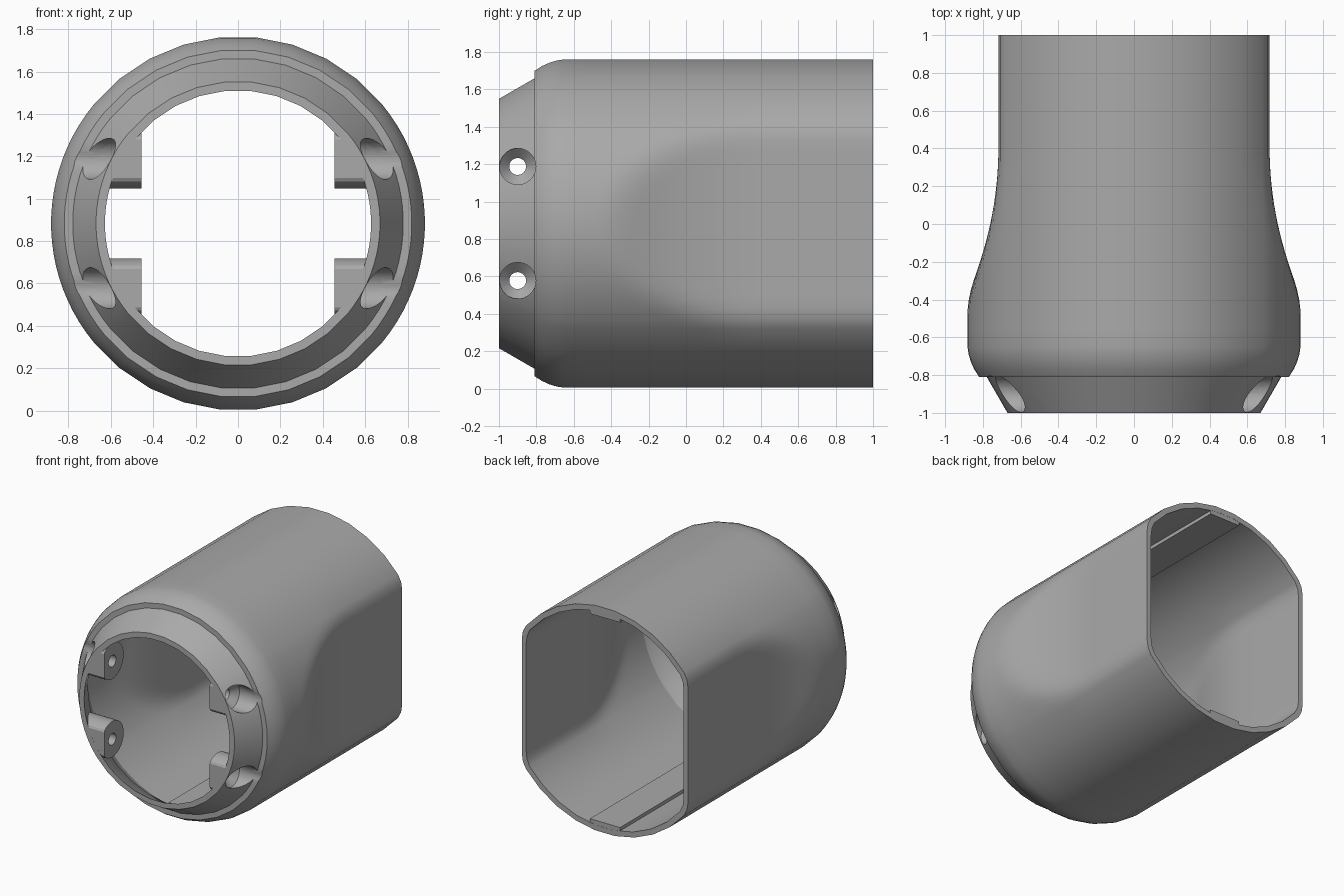
import bpy, bmesh, math
from mathutils import Matrix

if "Cube" in bpy.data.objects:
    bpy.data.objects.remove(bpy.data.objects["Cube"])

C = 0.883          # height of the tube axis

# Section angles: 32 sides, finer around the flattened left and right sides
steps = [11.25 * k + 5.625 for k in range(32)]
fine = [3.75 * k + 1.875 for k in range(96)]
ANGLES = [a for a in fine if abs(math.cos(math.radians(a))) > .73 or any(abs(a - s) < .01 for s in steps)]
N = len(ANGLES)

grey = bpy.data.materials.new("dark_grey")
grey.diffuse_color = (.4, .4, .4, 1)
grey.use_nodes = True
grey.node_tree.nodes["Principled BSDF"].inputs["Base Color"].default_value = grey.diffuse_color


def finish(name, bm):
    bmesh.ops.recalc_face_normals(bm, faces=bm.faces)
    me = bpy.data.meshes.new(name)
    bm.to_mesh(me)
    bm.free()
    me.materials.append(grey)
    ob = bpy.data.objects.new(name, me)
    bpy.context.collection.objects.link(ob)
    return ob


def radius(a, y, r, inset):
    # circle blended softly with the flattened sides
    w = 0.718 + 0.27 * max(0.4 - y, 0) ** 2 - inset
    flat = w / max(abs(math.cos(a)), 1e-4)
    k = 0.045
    h = max(k - abs(r - flat), 0) / k
    return min(r, flat) - h * h * k / 4


# Hollow housing: outer profile front to back, then inner profile back to front
dent = [-0.55 + 0.05 * i for i in range(20)] + [0.7, 1.0]
outer = [(-1, .67, 0), (-.81, .78, 0), (-.81, .82, 0), (-.77, .846, 0),
         (-.73, .864, 0), (-.69, .876, 0), (-.65, .882, 0)]
outer += [(y, .882, 0) for y in dent]
inner = [(y, .84, .038) for y in reversed(dent)]
inner += [(-.65, .84, .038), (-.72, .81, .038), (-.79, .742, .038), (-1, .628, .038)]
bm = bmesh.new()
rings = []
for y, r, inset in outer + inner:
    ring = []
    for deg in ANGLES:
        a = math.radians(deg)
        q = radius(a, y, r, inset)
        ring.append(bm.verts.new((q * math.cos(a), y, C + q * math.sin(a))))
    rings.append(ring)
for k, ring in enumerate(rings):
    nxt = rings[(k + 1) % len(rings)]
    for i in range(N):
        j = (i + 1) % N
        bm.faces.new((ring[i], ring[j], nxt[j], nxt[i]))
housing = finish("housing", bm)


# Screw bosses: round pads clipped at the front, reaching into the cone wall
def boss(sx, sz):
    bm = bmesh.new()
    near, far = [], []
    for i in range(40):
        a = 2 * math.pi * (i + .5) / 40
        y = max(-.9 + .14 * math.cos(a), -.999)
        dz = sz * .305 + .14 * math.sin(a)
        mid = .65 + .55 * (y + 1)
        near.append(bm.verts.new((sx * .455, y, C + dz)))
        far.append(bm.verts.new((sx * math.sqrt(mid * mid - dz * dz), y, C + dz)))
    bm.faces.new(near)
    bmesh.ops.triangulate(bm, faces=[bm.faces.new(far)])
    for i in range(40):
        j = (i + 1) % 40
        bm.faces.new((near[i], near[j], far[j], far[i]))
    return finish("screw_boss", bm)


# Countersunk screw cutter along x: list of (distance from centre, radius)
def bore(sx, sz):
    bm = bmesh.new()
    rings = []
    for x, r in ((.3, .045), (.525, .045), (.575, .097), (1, .097)):
        rings.append([bm.verts.new((sx * x, -.9 + r * math.cos(math.tau * i / 32),
                                    C + sz * .305 + r * math.sin(math.tau * i / 32))) for i in range(32)])
    for p, q in zip(rings, rings[1:]):
        for i in range(32):
            j = (i + 1) % 32
            bm.faces.new((p[i], p[j], q[j], q[i]))
    bm.faces.new(rings[0])
    bm.faces.new(rings[-1])
    ob = finish("bore_cutter", bm)
    ob.hide_render = True
    return ob


def cut(ob, cutter):
    m = ob.modifiers.new("bore", 'BOOLEAN')
    m.operation, m.solver, m.object = 'DIFFERENCE', 'EXACT', cutter


parts, cutters = [housing], []
for sx in (-1, 1):
    for sz in (-1, 1):
        pad = boss(sx, sz)
        cutter = bore(sx, sz)
        parts.append(pad)
        cutters.append(cutter)
        cut(pad, cutter)
        cut(housing, cutter)

# Raised key ribs along the top and bottom of the inside
for s in (-1, 1):
    bm = bmesh.new()
    mat = Matrix.Translation((0, .1645, C + s * .825)) @ Matrix.Diagonal((.26, 1.669, .05, 1))
    bmesh.ops.create_cube(bm, size=1, matrix=mat)
    parts.append(finish("key_rib", bm))

# Apply cuts, then shade
for ob in parts:
    bpy.ops.object.select_all(action='DESELECT')
    ob.select_set(True)
    bpy.context.view_layer.objects.active = ob
    for m in list(ob.modifiers):
        bpy.ops.object.modifier_apply(modifier=m.name)
    bpy.ops.object.shade_smooth_by_angle(angle=math.radians(22))
for c in cutters:
    bpy.data.objects.remove(c)
